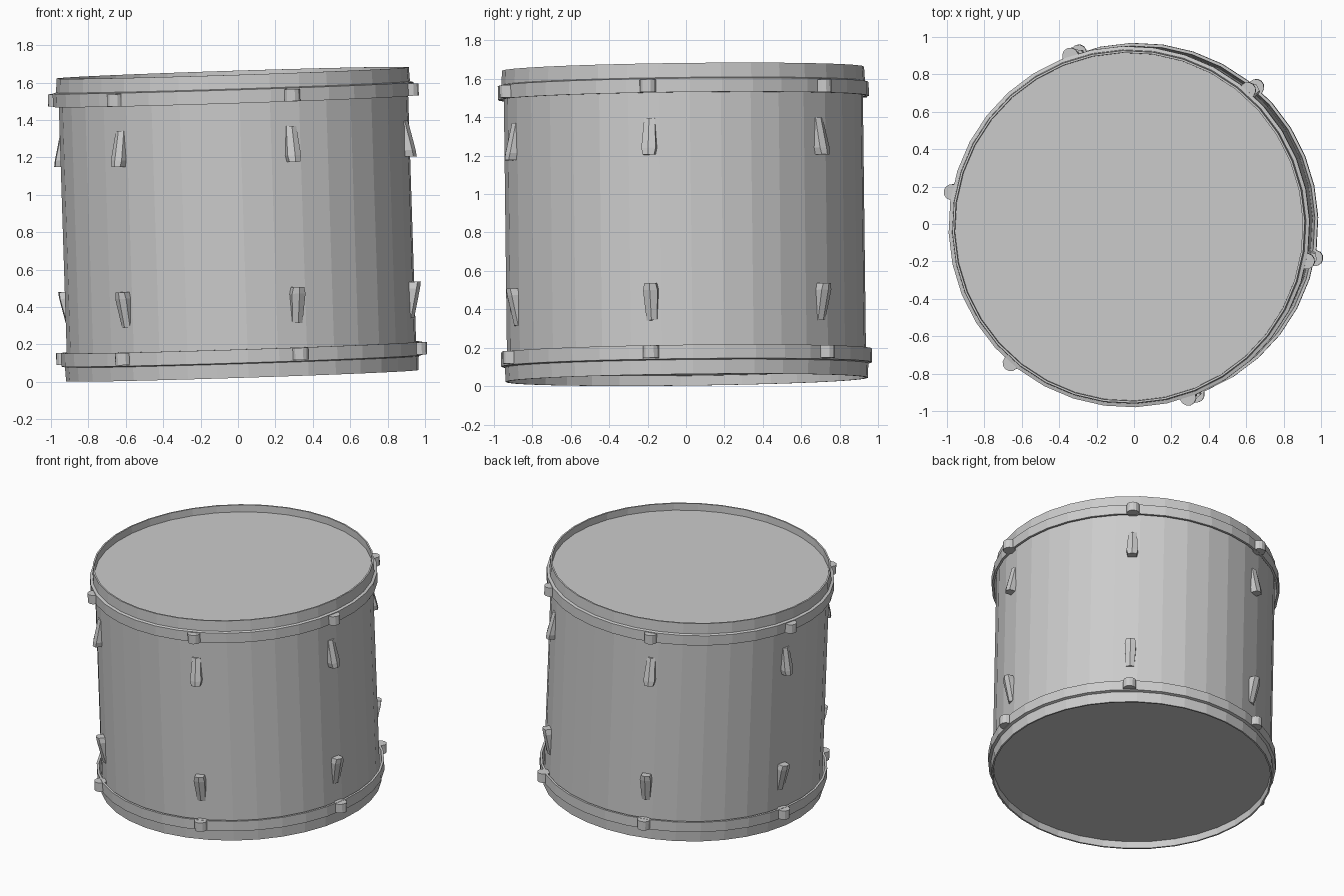
import bpy, bmesh
from math import sin, cos, pi, radians
from mathutils import Matrix, Euler

if "Cube" in bpy.data.objects:
    bpy.data.objects.remove(bpy.data.objects["Cube"])

H = 1.62            # drum height along its own axis
SIDES = 36
LUG_ANGLES = [radians(49 + 60 * k) for k in range(6)]

# the whole drum leans slightly
LEAN = Matrix.Translation((0.023, 0.004, 0.033)) @ Euler((0.012, -0.032, 0)).to_matrix().to_4x4()
FLIP = Matrix.Translation((0, 0, H)) @ Matrix.Diagonal((1, 1, -1, 1))


def finish(name, bm, flip=False):
    """Lean the part (optionally mirrored to the bottom end) and link it."""
    bm.transform(LEAN @ FLIP if flip else LEAN)
    bmesh.ops.recalc_face_normals(bm, faces=bm.faces)
    me = bpy.data.meshes.new(name)
    bm.to_mesh(me)
    bm.free()
    ob = bpy.data.objects.new(name, me)
    bpy.context.collection.objects.link(ob)


def lathe(profile):
    """Revolve a closed (radius, z) profile into a faceted ring."""
    bm = bmesh.new()
    rings = []
    for i in range(SIDES):
        a = radians(2) + 2 * pi * i / SIDES
        rings.append([bm.verts.new((r * cos(a), r * sin(a), z)) for r, z in profile])
    n = len(profile)
    for i in range(SIDES):
        a, b = rings[i], rings[(i + 1) % SIDES]
        for j in range(n):
            k = (j + 1) % n
            bm.faces.new((a[j], b[j], b[k], a[k]))
    return bm


def around(angle, radius, z):
    return Matrix.Rotation(angle, 4, 'Z') @ Matrix.Translation((radius, 0, z))


def lug(angle):
    """Wedge with a ridged face: flush at the top, standing out at its lower end."""
    bm = bmesh.new()
    sections = []
    # height, half width, depth
    for z, w, d in ((0.097, 0.028, 0.008), (-0.06, 0.038, 0.045), (-0.095, 0.03, 0.05)):
        pts = ((-0.02, -w), (d - 0.006, -w), (d + 0.006, 0), (d - 0.006, w), (-0.02, w))
        sections.append([bm.verts.new((x, y, z)) for x, y in pts])
    for a, b in zip(sections, sections[1:]):
        for j in range(5):
            k = (j + 1) % 5
            bm.faces.new((a[j], a[k], b[k], b[j]))
    bm.faces.new(sections[0])
    bm.faces.new(sections[-1])
    bm.transform(around(angle, 0.932, 1.24))
    return bm


def claw(angle):
    """Short rounded clip that holds the hoop flange."""
    bm = bmesh.new()
    bmesh.ops.create_cone(bm, cap_ends=True, segments=12, radius1=0.043,
                          radius2=0.043, depth=0.065)
    bm.transform(around(angle, 0.967, 1.502))
    return bm


# shell tube
finish("shell", lathe([(0.935, 0.06), (0.935, H - 0.06), (0.915, H - 0.06), (0.915, 0.06)]))

for end, flip in (("top", False), ("bottom", True)):
    # hoop: upright rim with a wider flange below it
    finish(end + "_hoop", lathe([(0.932, H), (0.943, H), (0.947, 1.545), (0.966, 1.54),
                                 (0.966, 1.468), (0.95, 1.468), (0.94, 1.53), (0.93, 1.555)]), flip)
    # drum head, recessed inside the rim
    bm = bmesh.new()
    bmesh.ops.create_cone(bm, cap_ends=True, segments=SIDES, radius1=0.934,
                          radius2=0.934, depth=0.015)
    bm.transform(Matrix.Translation((0, 0, H - 0.058)) @ Matrix.Rotation(radians(2), 4, 'Z'))
    finish(end + "_head", bm, flip)
    # tension hardware
    for i, a in enumerate(LUG_ANGLES):
        finish(f"{end}_lug_{i + 1}", lug(a), flip)
        finish(f"{end}_claw_{i + 1}", claw(a), flip)
